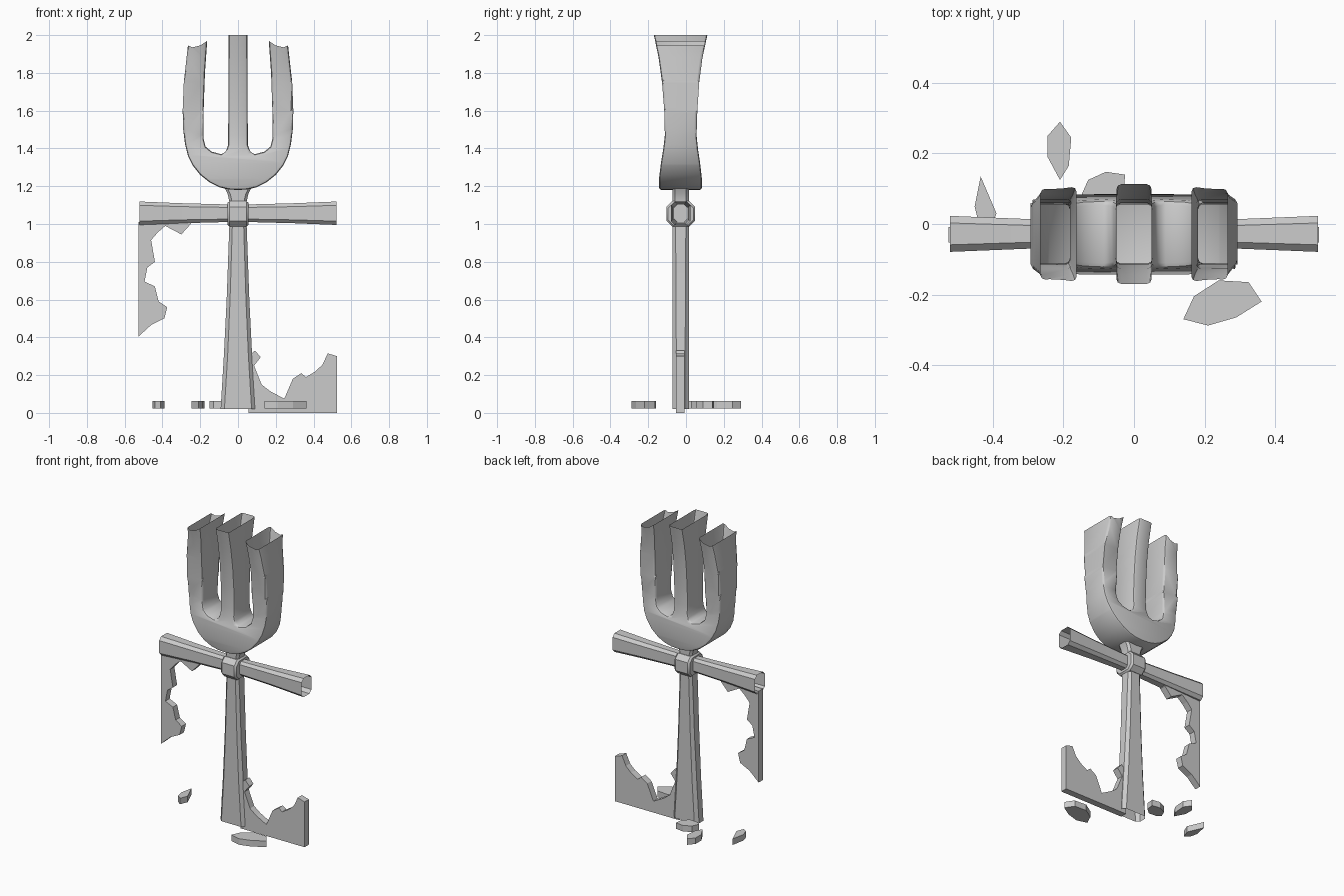
import bpy, bmesh, math
from mathutils import Vector

cube = bpy.data.objects.get("Cube")
if cube:
    bpy.data.objects.remove(cube, do_unlink=True)

COLOUR = (0.6, 0.6, 0.6, 1)
stone = bpy.data.materials.new("stone grey")
stone.use_nodes = True
stone.diffuse_color = COLOUR
stone.node_tree.nodes["Principled BSDF"].inputs["Base Color"].default_value = COLOUR

MID_Y = -0.028


def finish(name, bm, smooth=True):
    """Turn a bmesh into a named, coloured object."""
    bmesh.ops.recalc_face_normals(bm, faces=bm.faces)
    mesh = bpy.data.meshes.new(name)
    bm.to_mesh(mesh)
    bm.free()
    mesh.materials.append(stone)
    obj = bpy.data.objects.new(name, mesh)
    bpy.context.collection.objects.link(obj)
    if smooth:
        bpy.ops.object.select_all(action="DESELECT")
        obj.select_set(True)
        bpy.context.view_layer.objects.active = obj
        bpy.ops.object.shade_smooth_by_angle(angle=math.radians(35))
    return obj


def prism(points, place, low, high):
    """Extrude a flat outline; place(u, v, depth) gives its position."""
    bm = bmesh.new()
    face = bm.faces.new([bm.verts.new(place(u, v, low)) for u, v in points])
    grown = bmesh.ops.extrude_face_region(bm, geom=[face])["geom"]
    shift = Vector(place(0, 0, high)) - Vector(place(0, 0, low))
    bmesh.ops.translate(bm, vec=shift, verts=[g for g in grown if isinstance(g, bmesh.types.BMVert)])
    bmesh.ops.recalc_face_normals(bm, faces=bm.faces)
    return bm


def upright(u, v, depth):
    return (u, depth, v)


def flat(u, v, depth):
    return (u, v, depth)


def tube(name, sections, place, capped=False):
    """Loft eight-sided sections (position, half width, half height, chamfer)."""
    bm = bmesh.new()
    rings = []
    for pos, w, h, c in sections:
        quarter = [(w, h - c), (w - c, h)]
        half = quarter + [(-u, v) for u, v in reversed(quarter)]
        ring = half + [(-u, -v) for u, v in half]
        rings.append([bm.verts.new(place(u, v, pos)) for u, v in ring])
    for a, b in zip(rings, rings[1:]):
        for i in range(len(a)):
            j = (i + 1) % len(a)
            bm.faces.new((a[i], a[j], b[j], b[i]))
    if capped:
        bm.faces.new(rings[0])
        bm.faces.new(rings[-1])
    return finish(name, bm)


# Fork head: half outline mirrored, flared in depth, open prong tips
half = [(0, 1.18), (.05, 1.183), (.1, 1.195), (.15, 1.22), (.2, 1.26), (.24, 1.31),
        (.265, 1.36), (.28, 1.42), (.29, 1.5), (.293, 1.6), (.287, 1.75), (.265, 1.945),
        (.24, 1.935), (.2, 1.945), (.163, 1.97), (.175, 1.8), (.182, 1.6), (.182, 1.45),
        (.172, 1.41), (.14, 1.383), (.09, 1.37), (.065, 1.38), (.052, 1.42), (.05, 2)]
outline = half + [(-x, z) for x, z in reversed(half) if x]
# height, back of the depth range, front of the depth range
flare = [(1.18, -.143, .085), (1.24, -.143, .084), (1.32, -.133, .075), (1.4, -.12, .063),
         (1.47, -.112, .056), (1.6, -.115, .06), (1.75, -.127, .07), (1.88, -.145, .087),
         (2, -.17, .113)]


def depth_at(z, side):
    for a, b in zip(flare, flare[1:]):
        if z <= b[0] + 1e-5:
            return a[side] + (b[side] - a[side]) * (z - a[0]) / (b[0] - a[0])
    return flare[-1][side]


bm = prism(outline, upright, -1, 1)
tips = [f for f in bm.faces if f.normal.z > 0.7 and f.calc_center_median().z > 1.9]
bmesh.ops.delete(bm, geom=tips, context="FACES")
for level in flare[1:-1]:
    geom = bm.verts[:] + bm.edges[:] + bm.faces[:]
    bmesh.ops.bisect_plane(bm, geom=geom, plane_co=(0, 0, level[0]), plane_no=(0, 0, 1))
for v in bm.verts:
    v.co.y = depth_at(v.co.z, 1 if v.co.y < 0 else 2)
bm.normal_update()
rims = [e for e in bm.edges if e.is_manifold and e.calc_face_angle() > 0.8]
bmesh.ops.bevel(bm, geom=rims, offset=0.014, segments=2, profile=0.5, affect="EDGES")
finish("fork_head", bm)

# Handle, crossbar and collar
tube("handle", [(.02, .092, .043, .02), (.3, .075, .043, .02), (.6, .06, .043, .018),
                (.99, .046, .043, .016), (1.12, .046, .043, .014), (1.16, .055, .043, .014),
                (1.19, .07, .043, .014)],
     lambda u, v, d: (u, MID_Y + v, d))
tube("crossbar", [(-.522, .051, .062, .02), (-.3, .042, .053, .018), (0, .033, .045, .015),
                  (.3, .042, .053, .018), (.522, .051, .062, .02)],
     lambda u, v, d: (d, MID_Y + u, 1.057 + v))
tube("collar", [(-.056, .068, .058, .028), (-.045, .076, .067, .03),
                (.045, .076, .067, .03), (.056, .068, .058, .028)],
     lambda u, v, d: (d, MID_Y + u, 1.054 + v), capped=True)

# Broken panel remains
panels = {
    "upper_panel_remnant": [
        (-.526, 1.01), (-.526, .405), (-.46, .465), (-.39, .5), (-.375, .56), (-.42, .59),
        (-.44, .67), (-.495, .695), (-.48, .77), (-.44, .8), (-.46, .915), (-.425, .955),
        (-.385, .99), (-.3, .945), (-.25, 1), (-.25, 1.01)],
    "lower_panel_remnant": [
        (.525, 0), (.055, 0), (.055, .3), (.09, .33), (.12, .295), (.085, .25), (.125, .15),
        (.17, .115), (.245, .075), (.29, .18), (.335, .21), (.36, .19), (.41, .22),
        (.447, .255), (.475, .315), (.525, .3)]}
for name, points in panels.items():
    finish(name, prism(points, upright, -.053, -.009), smooth=False)

# Loose fragments on the ground
fragments = {
    "fragment_back": [(-.21, .29), (-.245, .25), (-.245, .19), (-.21, .125), (-.185, .165),
                      (-.178, .245)],
    "fragment_right": [(-.435, .135), (-.452, .05), (-.44, 0), (-.41, -.02), (-.39, .03)],
    "fragment_middle": [(-.08, .148), (-.025, .14), (-.03, .09), (-.07, .055), (-.13, .06),
                        (-.15, .08), (-.13, .125)],
    "fragment_front": [(.14, -.27), (.17, -.205), (.24, -.16), (.325, -.165), (.362, -.22),
                       (.29, -.265), (.21, -.288)]}
for name, points in fragments.items():
    finish(name, prism(points, flat, .022, .062), smooth=False)
